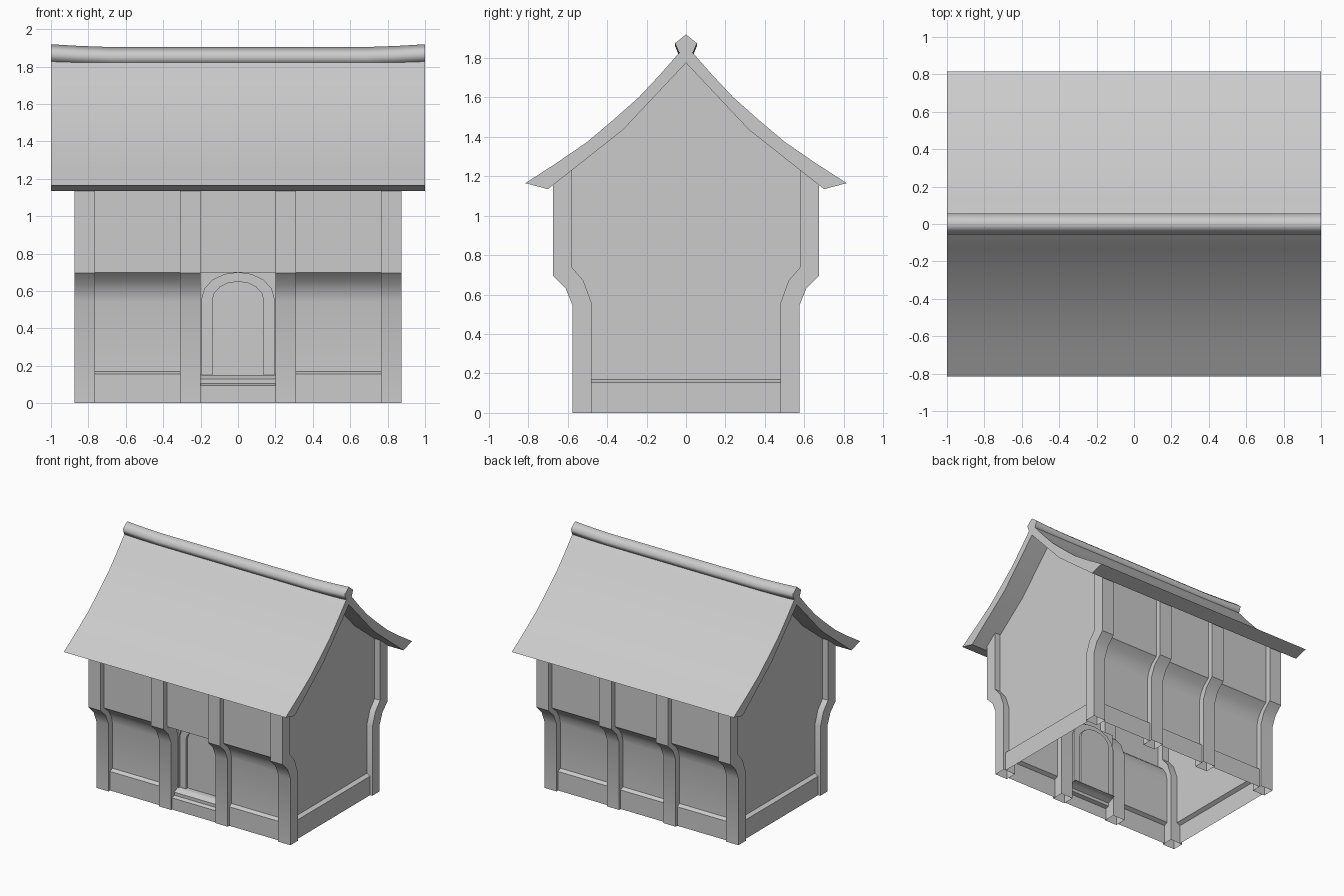
import bpy, math

cube = bpy.data.objects.get("Cube")
if cube:
    bpy.data.objects.remove(cube, do_unlink=True)

GREY = (0.6, 0.6, 0.6, 1)
mat = bpy.data.materials.new("plain grey")
mat.use_nodes = True
mat.diffuse_color = GREY
bsdf = mat.node_tree.nodes["Principled BSDF"]
bsdf.inputs["Base Color"].default_value = GREY


def make(name, verts, faces, angle=35):
    mesh = bpy.data.meshes.new(name)
    mesh.from_pydata(verts, [], faces)
    mesh.materials.append(mat)
    obj = bpy.data.objects.new(name, mesh)
    bpy.context.scene.collection.objects.link(obj)
    bpy.ops.object.select_all(action="DESELECT")
    obj.select_set(True)
    bpy.context.view_layer.objects.active = obj
    bpy.ops.object.shade_smooth_by_angle(angle=math.radians(angle))
    return obj


def loft(name, rings, caps=True, skip=(), angle=35):
    """Join closed rings of points; skip leaves chosen sides open."""
    n = len(rings[0])
    faces = []
    for r in range(len(rings) - 1):
        for i in range(n):
            if i not in skip:
                a, b, j = r * n, (r + 1) * n, (i + 1) % n
                faces.append((a + i, a + j, b + j, b + i))
    if caps:
        faces += [tuple(reversed(range(n))),
                  tuple(range((len(rings) - 1) * n, len(rings) * n))]
    return make(name, [p for ring in rings for p in ring], faces, angle)


def sheet(name, profile, x0, x1, side):
    """Open wall panel from a (depth, height) profile; side -1 is the front."""
    if side > 0:
        x0, x1 = x1, x0
    verts = [(x, side * d, z) for d, z in profile for x in (x0, x1)]
    faces = [(2 * i, 2 * i + 1, 2 * i + 3, 2 * i + 2) for i in range(len(profile) - 1)]
    return make(name, verts, faces)


# Posts: hollow jettied columns, open underneath
outer = [(0.575, 0), (0.575, 0.545), (0.61, 0.63), (0.675, 0.695), (0.675, 1.155)]
inner = [(0.48, 0), (0.48, 0.56), (0.52, 0.67), (0.58, 0.74), (0.58, 1.23)]
post = outer + inner[::-1]
for side, where in ((-1, "front"), (1, "back")):
    for k, x in enumerate((-0.875, -0.31, 0.2, 0.765)):
        ends = (x, x + 0.11) if side > 0 else (x + 0.11, x)
        loft(f"{where}_post_{k + 1}",
             [[(e, side * d, z) for d, z in post] for e in ends], skip=(len(post) - 1,))

# Long walls with plinth, sloped ledge and curved jetty
wall = [(0.555, 0), (0.555, 0.155), (0.525, 0.17), (0.525, 0.54), (0.54, 0.6),
        (0.575, 0.655), (0.63, 0.7), (0.63, 1.19)]
for x0, x1, bay in ((-0.765, -0.31, "right"), (0.31, 0.765, "left")):
    sheet(f"front_wall_{bay}", wall, x0, x1, -1)
    sheet(f"back_wall_{bay}", wall, x0, x1, 1)
sheet("back_wall_middle", wall, -0.2, 0.2, 1)

# Doorway bay: steps below, flat soffit and upper wall above
sheet("door_steps", [(0.565, 0), (0.565, 0.095), (0.535, 0.105), (0.535, 0.13),
                     (0.505, 0.145), (0.49, 0.15)], -0.2, 0.2, -1)
sheet("wall_over_door", [(0.49, 0.7), (0.63, 0.7), (0.63, 1.19)], -0.2, 0.2, -1)


def arch(half, spring, top, y, square=False):
    pts = [(half, y, 0.15)]
    for i in range(9):
        a = math.pi * i / 8
        c, s = math.cos(a), math.sin(a)
        if square:
            m = max(abs(c), abs(s))
            c, s = c / m, s / m
        pts.append((half * c, y, spring + (top - spring) * s))
    return pts + [(-half, y, 0.15)]


rings = [arch(0.2, 0.56, 0.7, -0.49, True), arch(0.192, 0.56, 0.698, -0.49),
         arch(0.192, 0.56, 0.698, -0.475), arch(0.137, 0.55, 0.65, -0.475),
         arch(0.137, 0.55, 0.65, -0.455)]
n = len(rings[0])
door = [tuple(reversed(range(4 * n, 5 * n)))]
for r in range(4):
    door += [(r * n + i, r * n + n + i, r * n + n + i + 1, r * n + i + 1)
             for i in range(n - 1)]
make("arched_door", [p for r in rings for p in r], door)
sheet("door_sill", [(0.49, 0.15), (0.455, 0.151)], -0.192, 0.192, -1)

# Gable ends with plinth and ledge
half = [(0.48, 0.17)] + inner[1:] + [(0.32, 1.435)]
gable = half + [(0, 1.775)] + [(-y, z) for y, z in half[::-1]]
for s, label in ((1, "left"), (-1, "right")):
    verts = [(s * 0.825, s * y, z) for y, z in gable]
    g = len(verts)
    for x, z in ((0.855, 0.155), (0.855, 0)):
        verts += [(s * x, s * 0.48, z), (s * x, -s * 0.48, z)]
    make(f"gable_wall_{label}", verts,
         [tuple(range(g)), (g - 1, g + 1, g, 0), (g + 1, g + 3, g + 2, g)])

# Roof: swept slab with flared eaves
slope = [(0.815, 1.165), (0.66, 1.265), (0.5, 1.375), (0.37, 1.485), (0.24, 1.6),
         (0.135, 1.712), (0.04, 1.82)]
under = [(0.7, 1.135), (0.32, 1.435)]
section = (slope + [(0, 1.855)] + [(-y, z) for y, z in slope[::-1]]
           + [(-y, z) for y, z in under] + [(0, 1.775)] + under[::-1])
loft("roof", [[(x, y, z) for y, z in section] for x in (-1, 1)])

# Ridge cap, lifting slightly toward both ends
cap = [(0.036, 1.812), (0.055, 1.86), (0, 1.904), (-0.055, 1.86), (-0.036, 1.812)]
loft("ridge_cap", [[(x, y, z + lift) for y, z in cap]
                   for x, lift in ((-1, 0.015), (-0.85, 0.006), (-0.68, 0),
                                   (0.68, 0), (0.85, 0.006), (1, 0.015))], angle=85)
